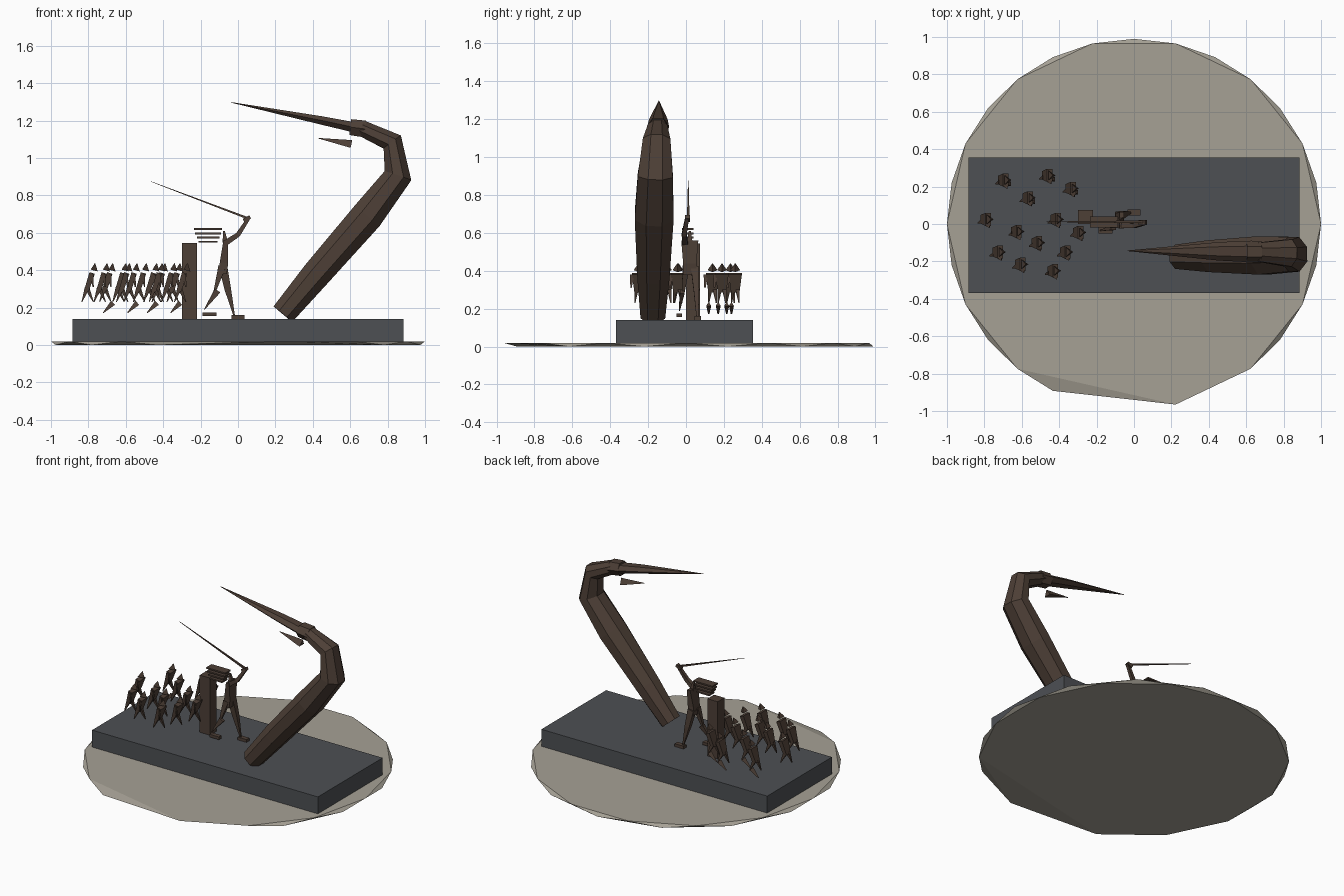
import bpy, bmesh, math
from mathutils import Vector


def material(name, rgb):
    m = bpy.data.materials.new(name)
    m.diffuse_color = (*rgb, 1)
    return m


BRONZE = material("bronze", (0.075, 0.05, 0.037))
STONE = material("dark_stone", (0.075, 0.08, 0.088))
GROUND = material("pale_ground", (0.38, 0.355, 0.30))


def finish(name, bm, mat):
    bmesh.ops.recalc_face_normals(bm, faces=bm.faces)
    me = bpy.data.meshes.new(name)
    bm.to_mesh(me)
    bm.free()
    me.materials.append(mat)
    ob = bpy.data.objects.new(name, me)
    bpy.context.collection.objects.link(ob)
    return ob


def add_box(bm, lo, hi):
    vs = bmesh.ops.create_cube(bm, size=1)["verts"]
    for v in vs:
        v.co = Vector([l + (c + 0.5) * (h - l) for c, l, h in zip(v.co, lo, hi)])


def box(name, lo, hi, mat):
    bm = bmesh.new()
    add_box(bm, lo, hi)
    return finish(name, bm, mat)


def add_loft(bm, stations, sides=4):
    """Stations are (x, y, z, in-plane thickness, width along y)."""
    pts = [Vector(s[:3]) for s in stations]
    rings = []
    for i, s in enumerate(stations):
        t = (pts[min(i + 1, len(pts) - 1)] - pts[max(i - 1, 0)]).normalized()
        side = Vector((0, 1, 0))
        side = (side - t * side.dot(t)).normalized()
        up = t.cross(side)
        ring = []
        for k in range(sides):
            a = 2 * math.pi * (k + 0.5) / sides
            r = 0.5 / math.cos(math.pi / sides)
            ring.append(bm.verts.new(pts[i] + up * (s[3] * r * math.cos(a)) + side * (s[4] * r * math.sin(a))))
        rings.append(ring)
    for a, b in zip(rings, rings[1:]):
        for k in range(sides):
            j = (k + 1) % sides
            bm.faces.new((a[k], a[j], b[j], b[k]))
    bm.faces.new(rings[0])
    bm.faces.new(rings[-1])


def loft(name, stations, sides=4, mat=BRONZE):
    bm = bmesh.new()
    add_loft(bm, stations, sides)
    return finish(name, bm, mat)


# ground disc: staggered top and bottom rings, faceted hull
bm = bmesh.new()
for i in range(28):
    if i not in (20, 21, 23):
        a = 2 * math.pi * i / 28
        bm.verts.new((math.cos(a), 0.99 * math.sin(a), 0.02 if i % 2 == 0 else 0.0))
bmesh.ops.convex_hull(bm, input=bm.verts)
finish("ground_disc", bm, GROUND)

# plinth
box("plinth", (-0.885, -0.37, 0.02), (0.885, 0.355, 0.14), STONE)

# large curved neck, head and bill
loft("large_neck", [
    (0.24, -0.175, 0.165, 0.13, 0.13),
    (0.42, -0.172, 0.38, 0.155, 0.17),
    (0.69, -0.168, 0.69, 0.172, 0.205),
    (0.855, -0.162, 0.905, 0.15, 0.185),
    (0.825, -0.155, 1.085, 0.115, 0.145),
    (0.66, -0.15, 1.16, 0.085, 0.10)], 8)
loft("neck_knuckle", [(0.68, -0.148, 1.155, 0.09, 0.10), (0.60, -0.148, 1.165, 0.085, 0.10)], 6)
loft("upper_bill", [
    (0.63, -0.147, 1.162, 0.055, 0.10),
    (0.45, -0.146, 1.20, 0.045, 0.085),
    (-0.035, -0.143, 1.297, 0.003, 0.003)], 6)
loft("lower_bill", [(0.605, -0.147, 1.068, 0.028, 0.03), (0.43, -0.147, 1.105, 0.002, 0.003)], 3)

# tall post
box("post", (-0.30, 0.0, 0.14), (-0.22, 0.075, 0.545), BRONZE)

# stack of thin slats, narrowing downward
bm = bmesh.new()
for z, half in ((0.552, 0.05), (0.575, 0.06), (0.597, 0.07), (0.62, 0.075)):
    add_box(bm, (-0.16 - half, -0.02, z - 0.005), (-0.16 + half, 0.04, z + 0.005))
finish("slats", bm, BRONZE)

# standing figure
loft("figure_torso", [
    (-0.08, 0.02, 0.38, 0.04, 0.07),
    (-0.075, 0.02, 0.44, 0.045, 0.07),
    (-0.065, 0.02, 0.56, 0.025, 0.09)])
loft("figure_neck", [(-0.068, 0.02, 0.55, 0.03, 0.03), (-0.075, 0.02, 0.61, 0.008, 0.01)])
loft("figure_front_leg", [
    (-0.08, 0.045, 0.42, 0.045, 0.04),
    (-0.055, 0.055, 0.30, 0.035, 0.03),
    (-0.02, 0.06, 0.155, 0.008, 0.01)])
loft("figure_back_thigh", [(-0.085, 0.0, 0.42, 0.04, 0.035), (-0.125, -0.015, 0.285, 0.012, 0.015)])
loft("figure_back_shin", [(-0.11, -0.02, 0.29, 0.035, 0.025), (-0.18, -0.035, 0.19, 0.004, 0.006)])
box("figure_front_foot", (-0.035, 0.045, 0.14), (0.035, 0.078, 0.16), BRONZE)
box("figure_back_foot", (-0.19, -0.05, 0.155), (-0.115, -0.02, 0.175), BRONZE)
loft("figure_arm", [
    (-0.06, -0.005, 0.55, 0.03, 0.03),
    (0.0, -0.01, 0.59, 0.025, 0.025),
    (0.055, 0.005, 0.675, 0.018, 0.02)])
loft("figure_hand", [(0.03, 0.008, 0.665, 0.02, 0.025), (0.065, 0.008, 0.685, 0.02, 0.025)])
loft("figure_rod", [(0.06, 0.012, 0.675, 0.012, 0.014), (-0.468, 0.012, 0.875, 0.002, 0.003)])

# crowd of small leaning figures, (x, y) each
CROWD = [(-0.70, 0.235), (-0.465, 0.26), (-0.34, 0.19), (-0.57, 0.14), (-0.795, 0.025),
         (-0.42, 0.025), (-0.63, -0.04), (-0.52, -0.10), (-0.30, -0.045), (-0.73, -0.15),
         (-0.61, -0.215), (-0.37, -0.15), (-0.435, -0.25)]
for n, (x, y) in enumerate(CROWD):
    bm = bmesh.new()
    # torso and head
    add_loft(bm, [(x - 0.015, y, 0.29, 0.025, 0.045), (x + 0.015, y, 0.385, 0.03, 0.07)])
    add_loft(bm, [(x + 0.02, y, 0.40, 0.026, 0.03), (x + 0.03, y, 0.437, 0.002, 0.003)], 3)
    # legs
    for dx, dy in ((-0.04, -0.02), (0.022, 0.02)):
        add_loft(bm, [(x - 0.012, y + dy * 0.6, 0.305, 0.025, 0.022), (x + dx, y + dy, 0.23, 0.004, 0.005)])
    # arm
    add_loft(bm, [(x + 0.015, y - 0.035, 0.38, 0.015, 0.014), (x + 0.022, y - 0.04, 0.31, 0.004, 0.004)], 3)
    # trailing shin
    if n < 4:
        add_loft(bm, [(x + 0.035, y - 0.02, 0.222, 0.02, 0.015), (x - 0.02, y - 0.02, 0.172, 0.003, 0.004)], 3)
    finish(f"crowd_figure_{n + 1}", bm, BRONZE)
